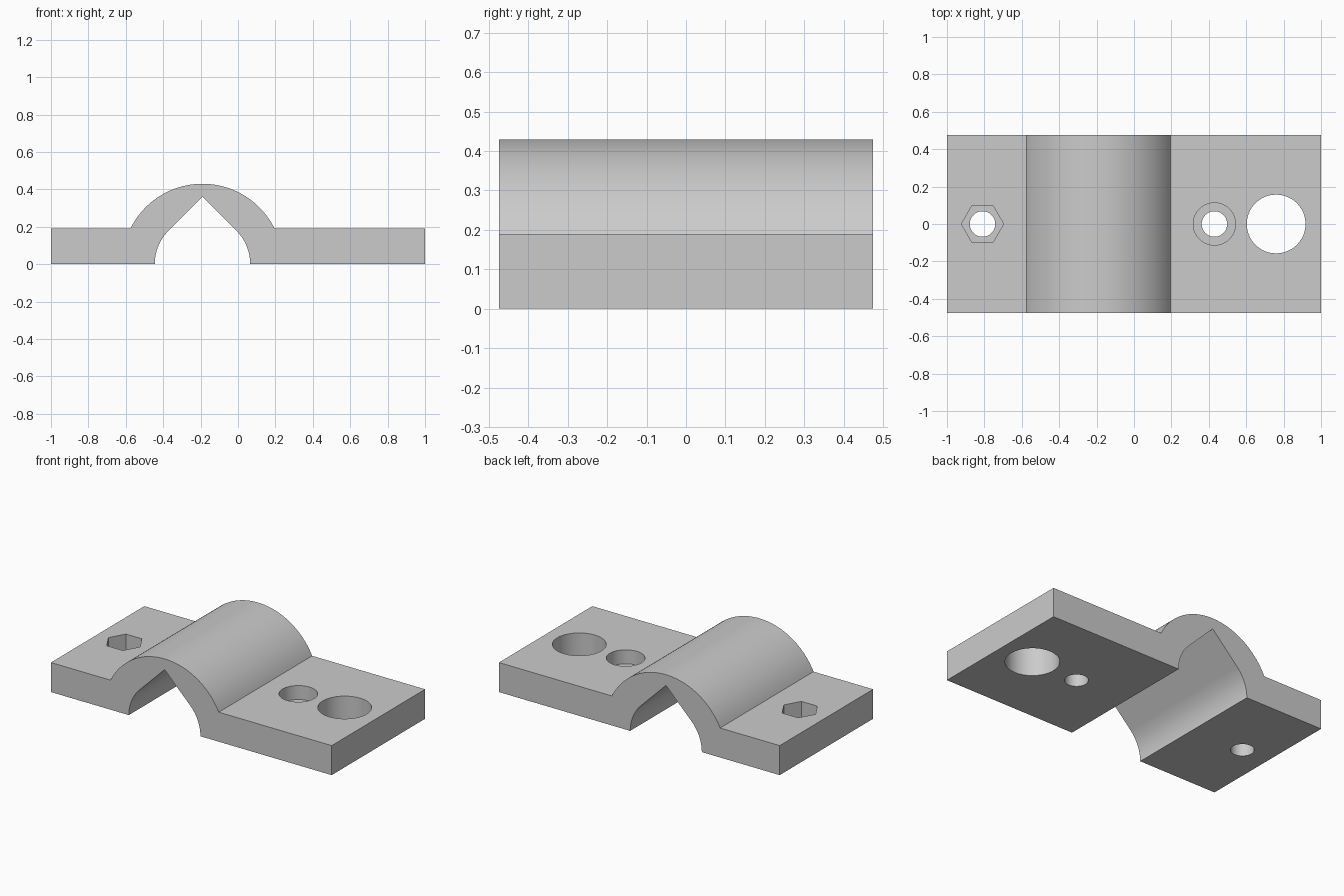
import bpy
import bmesh
from math import cos, sin, radians, sqrt

if "Cube" in bpy.data.objects:
    bpy.data.objects.remove(bpy.data.objects["Cube"], do_unlink=True)

HALF_LENGTH, HALF_DEPTH, THICKNESS = 1.0, 0.475, 0.19
ARCH_X, OUTER_R, INNER_R = -0.19, 0.43, 0.255

grey = bpy.data.materials.new("plain grey")
grey.use_nodes = True
colour = (0.6, 0.6, 0.6, 1)
grey.diffuse_color = colour
grey.node_tree.nodes["Principled BSDF"].inputs["Base Color"].default_value = colour


def arc(radius, start, end, steps):
    """Points on a circle around the foot of the arch, angles in degrees."""
    angles = [radians(start + (end - start) * i / steps) for i in range(steps + 1)]
    return [(ARCH_X + radius * cos(a), radius * sin(a)) for a in angles]


def prism(name, points, to_start, offset):
    """Extrude a closed outline along the offset."""
    bm = bmesh.new()
    face = bm.faces.new([bm.verts.new(to_start(p)) for p in points])
    new = bmesh.ops.extrude_face_region(bm, geom=[face])["geom"]
    verts = [g for g in new if isinstance(g, bmesh.types.BMVert)]
    bmesh.ops.translate(bm, verts=verts, vec=offset)
    bmesh.ops.recalc_face_normals(bm, faces=bm.faces)
    mesh = bpy.data.meshes.new(name)
    bm.to_mesh(mesh)
    bm.free()
    obj = bpy.data.objects.new(name, mesh)
    bpy.context.collection.objects.link(obj)
    mesh.materials.append(grey)
    return obj


# Clamp body: two flanges joined by a round arch with a teardrop channel
foot_angle = 26.2
outline = [(-HALF_LENGTH, 0)]
outline += arc(INNER_R, 180, 135, 16)
outline += [(ARCH_X, INNER_R * sqrt(2))]
outline += arc(INNER_R, 45, 0, 16)
outline += [(HALF_LENGTH, 0), (HALF_LENGTH, THICKNESS)]
outline += arc(OUTER_R, foot_angle, 180 - foot_angle, 64)
outline += [(-HALF_LENGTH, THICKNESS)]
# Seat the feet of the arch exactly on the flange tops
outline = [(x, THICKNESS if abs(z - THICKNESS) < 0.002 and abs(x - ARCH_X) > 0.3 else z)
           for x, z in outline]
body = prism("clamp_body", outline, lambda p: (p[0], -HALF_DEPTH, p[1]),
             (0, 2 * HALF_DEPTH, 0))


def cut_hole(x, radius, floor, sides=64):
    """Cut a vertical hole from above down to the floor height."""
    ring = [(x + radius * cos(radians(360 * i / sides)),
             radius * sin(radians(360 * i / sides))) for i in range(sides)]
    cutter = prism("hole_cutter", ring, lambda p: (p[0], p[1], floor), (0, 0, 0.3 - floor))
    cutter.hide_render = True
    mod = body.modifiers.new("hole", "BOOLEAN")
    mod.operation = "DIFFERENCE"
    mod.solver = "EXACT"
    mod.object = cutter
    bpy.context.view_layer.objects.active = body
    bpy.ops.object.modifier_apply(modifier=mod.name)
    bpy.data.objects.remove(cutter, do_unlink=True)


# Nut pocket, screw head recess, their bolt holes and the large hole
cut_hole(-0.81, 0.113, 0.08, sides=6)
cut_hole(0.43, 0.113, 0.10)
cut_hole(-0.81, 0.068, -0.1)
cut_hole(0.43, 0.068, -0.1)
cut_hole(0.76, 0.157, -0.1)

# Smooth curved walls, crisp edges
bpy.ops.object.select_all(action="DESELECT")
body.select_set(True)
bpy.context.view_layer.objects.active = body
bpy.ops.object.shade_smooth_by_angle(angle=radians(25))
